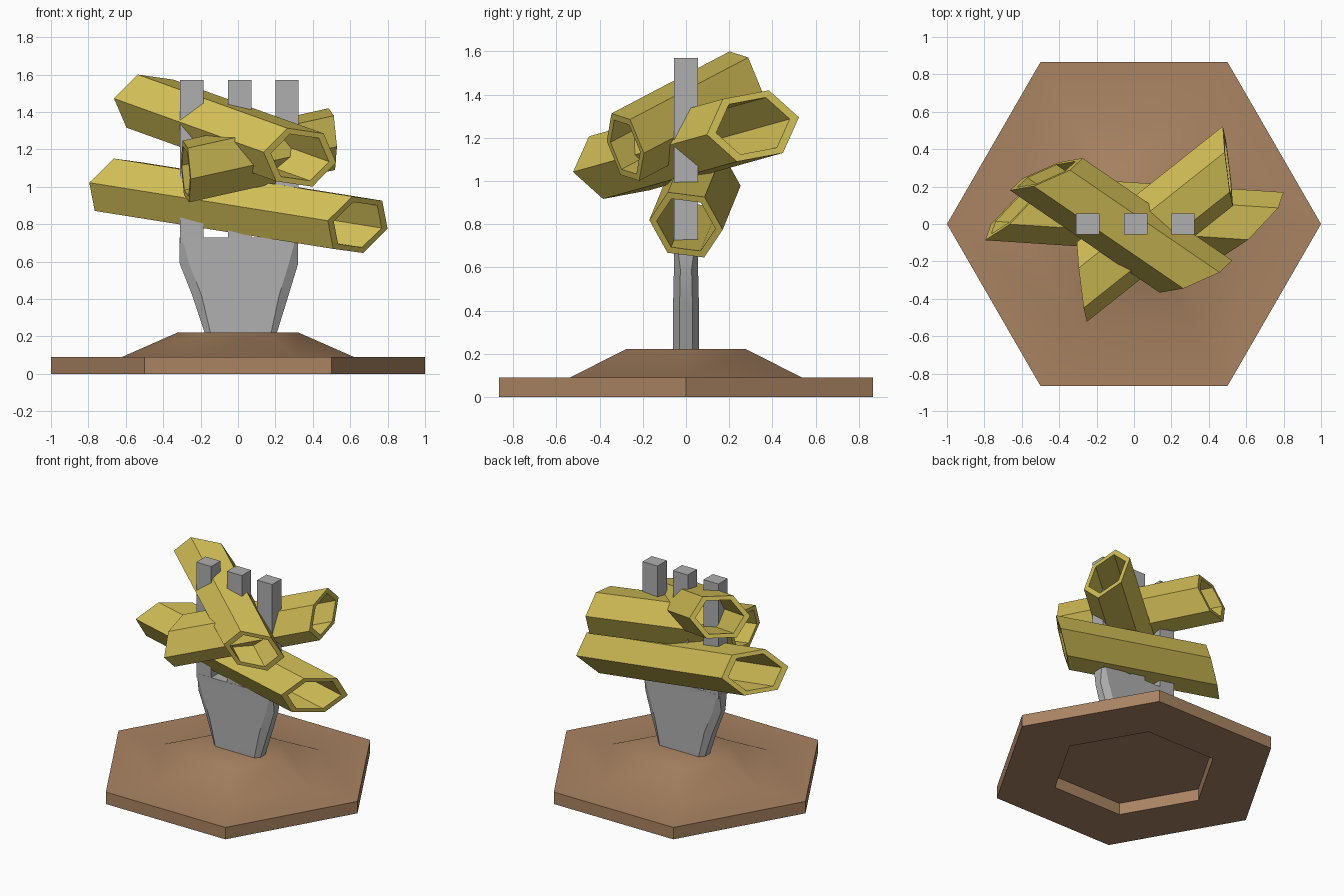
import bpy, bmesh, math
from mathutils import Vector

if "Cube" in bpy.data.objects:
    bpy.data.objects.remove(bpy.data.objects["Cube"])


def material(name, rgb):
    m = bpy.data.materials.new(name)
    m.diffuse_color = (*rgb, 1)
    m.use_nodes = True
    m.node_tree.nodes["Principled BSDF"].inputs["Base Color"].default_value = m.diffuse_color
    return m


BROWN = material("brown_base", (0.40, 0.23, 0.124))
GREY = material("grey_metal", (0.43, 0.43, 0.43))
YELLOW = material("yellow_tube", (0.645, 0.52, 0.095))


def loft(name, rings, mat, cap=False, close=False):
    """Skin a list of equal-length point rings."""
    bm = bmesh.new()
    loops = [[bm.verts.new(p) for p in r] for r in rings]
    pairs = list(zip(loops, loops[1:]))
    if close:
        pairs.append((loops[-1], loops[0]))
    for a, b in pairs:
        n = len(a)
        for i in range(n):
            bm.faces.new((a[i], a[(i + 1) % n], b[(i + 1) % n], b[i]))
    if cap:
        bm.faces.new(loops[0])
        bm.faces.new(loops[-1])
    bmesh.ops.recalc_face_normals(bm, faces=bm.faces)
    me = bpy.data.meshes.new(name)
    bm.to_mesh(me)
    bm.free()
    me.materials.append(mat)
    ob = bpy.data.objects.new(name, me)
    bpy.context.collection.objects.link(ob)
    return ob


def smooth(ob, degrees):
    bpy.ops.object.select_all(action='DESELECT')
    ob.select_set(True)
    bpy.context.view_layer.objects.active = ob
    bpy.ops.object.shade_smooth_by_angle(angle=math.radians(degrees))


def hexagon(r, z):
    return [(r * math.cos(i * math.pi / 3), r * math.sin(i * math.pi / 3), z)
            for i in range(6)]


# hexagonal base with raised mound and recess underneath
base = loft("base", [hexagon(r, z) for r, z in
                     [(0.575, 0.088), (0.575, 0), (1, 0), (1, 0.09),
                      (0.62, 0.09), (0.32, 0.222)]], BROWN, cap=True)
smooth(base, 35)


# flared handle block with chamfered corners
def section(x0, x1, z, cx, cy, hy=0.056):
    return [(x0 + cx, -hy, z), (x1 - cx, -hy, z), (x1, -hy + cy, z), (x1, hy - cy, z),
            (x1 - cx, hy, z), (x0 + cx, hy, z), (x0, hy - cy, z), (x0, -hy + cy, z)]


handle = loft("fork_body", [section(-0.175, 0.205, 0.21, 0.03, 0.03, 0.06),
                            section(-0.245, 0.27, 0.42, 0.05, 0.03, 0.06),
                            section(-0.312, 0.322, 0.59, 0.05, 0.03),
                            section(-0.312, 0.322, 0.73, 0.012, 0.012)], GREY, cap=True)
smooth(handle, 30)

# three square prongs
for i, x in enumerate((-0.248, 0.009, 0.262)):
    h = 0.0625
    rings = [[(x - h, -0.055, z), (x + h, -0.055, z), (x + h, 0.055, z), (x - h, 0.055, z)]
             for z in (0.70, 1.57)]
    loft(f"prong_{i + 1}", rings, GREY, cap=True)


# hollow slanted-cut hexagonal tubes: end centre, two half diagonals, run to the other end
def tube(name, centre, u, v, run, inner=0.8):
    c, u, v, run = map(Vector, (centre, u, v, run))
    corners = [u, u + v, v, -u, -u - v, -v]
    rings = [[c + off + p * s for p in corners]
             for off, s in ((Vector(), inner), (Vector(), 1), (run, 1), (run, inner))]
    loft(name, rings, YELLOW, close=True)


tube("lower_tube", (0.64, 0, 0.797), (-0.16, -0.17, 0.022), (0.131, 0.086, 0.129),
     (-1.275, 0.083, 0.203))
tube("upper_tube", (0.331, -0.281, 1.157), (-0.194, -0.086, 0.028), (0.127, 0.022, 0.128),
     (-0.80, 0.547, 0.287))
tube("middle_tube", (0.502, 0.31, 1.255), (-0.027, 0.213, 0.04), (0.01, -0.139, 0.125),
     (-0.781, -0.62, -0.173))
